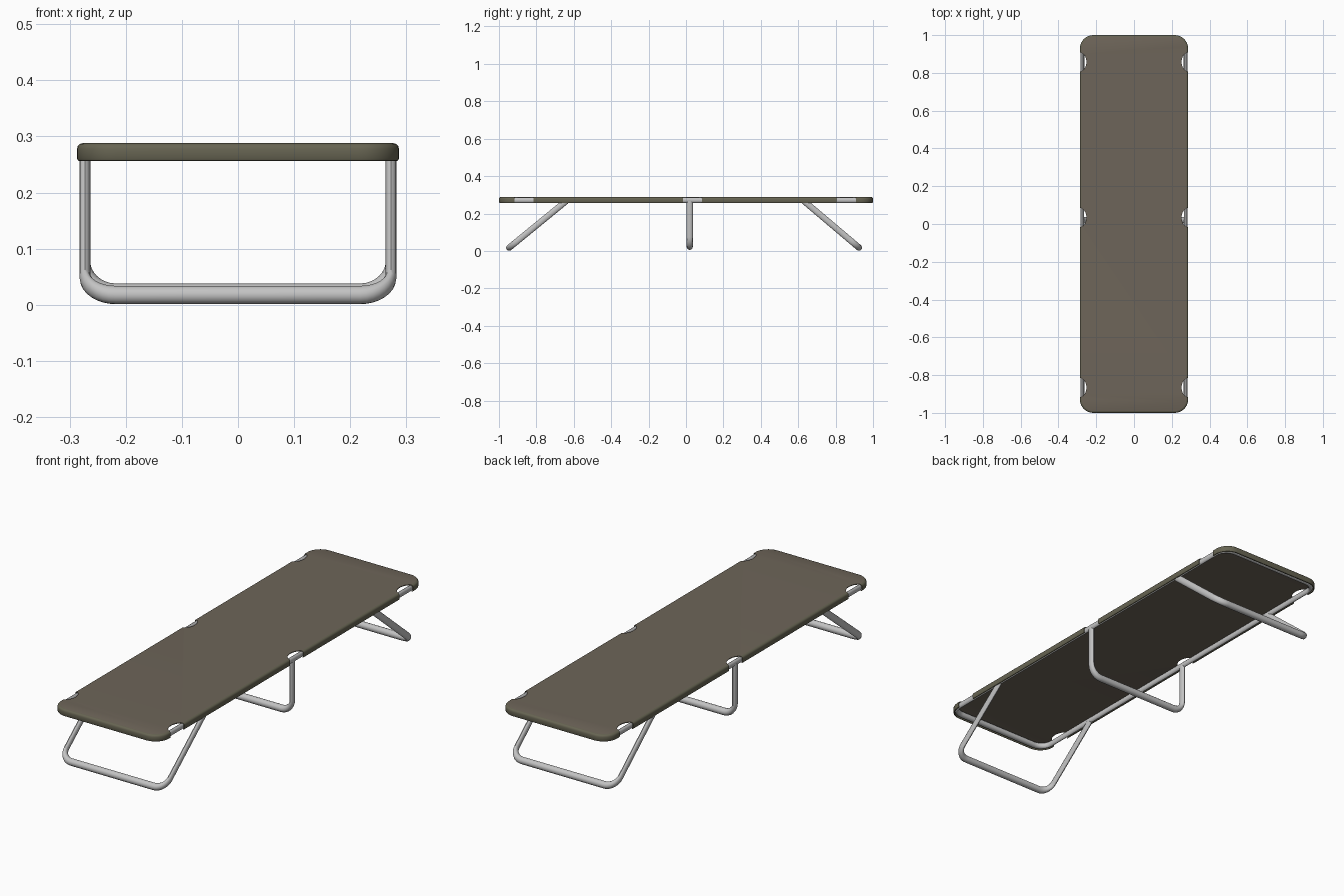
import bpy, bmesh
from math import sin, cos, pi
from mathutils import Vector

cube = bpy.data.objects.get("Cube")
if cube:
    bpy.data.objects.remove(cube, do_unlink=True)

HALF_X, HALF_Y, TOP = 0.287, 1.0, 0.288
SQUASH = 0.6          # tubes are narrower across x than along y and z


def material(name, rgb, metallic=0.0):
    mat = bpy.data.materials.new(name)
    mat.use_nodes = True
    mat.diffuse_color = (*rgb, 1)
    bsdf = mat.node_tree.nodes["Principled BSDF"]
    bsdf.inputs["Base Color"].default_value = (*rgb, 1)
    bsdf.inputs["Roughness"].default_value = 0.7
    return mat


canvas = material("brown canvas", (0.155, 0.130, 0.100))
hem = material("olive hem", (0.135, 0.128, 0.085))
metal = material("grey metal", (0.55, 0.55, 0.55))


def activate(obj):
    bpy.ops.object.select_all(action='DESELECT')
    obj.select_set(True)
    bpy.context.view_layer.objects.active = obj


def arc(cx, cy, r, start, steps=8):
    """Quarter turn, anticlockwise from the start angle."""
    return [(cx + r * cos(start + pi / 2 * i / steps),
             cy + r * sin(start + pi / 2 * i / steps)) for i in range(steps + 1)]


def rounded_rect(hx, hy, r):
    pts = []
    for i, (sx, sy) in enumerate([(1, 1), (-1, 1), (-1, -1), (1, -1)]):
        pts += arc(sx * (hx - r), sy * (hy - r), r, i * pi / 2)
    return pts


def tube(name, points, radius, closed=False):
    curve = bpy.data.curves.new(name, 'CURVE')
    curve.dimensions = '3D'
    curve.bevel_depth = radius
    curve.bevel_resolution = 4
    curve.use_fill_caps = True
    spline = curve.splines.new('POLY')
    spline.points.add(len(points) - 1)
    for point, (x, y, z) in zip(spline.points, points):
        point.co = (x / SQUASH, y, z, 1)
    spline.use_cyclic_u = closed
    obj = bpy.data.objects.new(name, curve)
    bpy.context.collection.objects.link(obj)
    obj.scale.x = SQUASH
    curve.materials.append(metal)
    activate(obj)
    bpy.ops.object.convert(target='MESH')
    bpy.ops.object.transform_apply(location=False, rotation=False, scale=True)
    bpy.ops.object.shade_smooth_by_angle(angle=0.8)
    return obj


# Bed frame loop
tube("bed_frame", [(x, y, 0.271) for x, y in rounded_rect(0.274, 0.98, 0.06)],
     0.014, closed=True)


# U-shaped legs, each lying in a plane from its foot to the frame
def leg(name, foot, head, hx=0.273, bend=0.055):
    foot, head = Vector((0, *foot)), Vector((0, *head))
    length = (head - foot).length
    up = (head - foot).normalized()
    flat = ([(-hx, length)] + arc(bend - hx, bend, bend, pi)
            + arc(hx - bend, bend, bend, 1.5 * pi) + [(hx, length)])
    tube(name, [Vector((x, 0, 0)) + foot + up * t for x, t in flat], 0.0165)


leg("front_leg", (-0.945, 0.0175), (-0.64, 0.267))
leg("middle_leg", (0.02, 0.0215), (0.02, 0.267))
leg("back_leg", (0.925, 0.0175), (0.63, 0.267))

# Canvas sheet: flat top, rounded edge, side wall and a small lip under the frame
profile = [(0.010, TOP), (0.005, TOP - 0.0015), (0.0015, TOP - 0.005),
           (0, TOP - 0.010), (0, 0.261), (0.002, 0.257), (0.006, 0.256)]
bm = bmesh.new()
rings = [[bm.verts.new((x, y, z)) for x, y in
          rounded_rect(HALF_X - inset, HALF_Y - inset, 0.072 - inset)]
         for inset, z in profile]
bm.faces.new(rings[0])
for a, b in zip(rings, rings[1:]):
    n = len(a)
    for i in range(n):
        bm.faces.new((a[i], b[i], b[(i + 1) % n], a[(i + 1) % n]))
bmesh.ops.recalc_face_normals(bm, faces=bm.faces)
if max(bm.faces, key=lambda f: f.calc_area()).normal.z < 0:
    bmesh.ops.reverse_faces(bm, faces=bm.faces)
mesh = bpy.data.meshes.new("canvas_sheet")
bm.to_mesh(mesh)
bm.free()
mesh.materials.append(canvas)
mesh.materials.append(hem)
sheet = bpy.data.objects.new("canvas_sheet", mesh)
bpy.context.collection.objects.link(sheet)
activate(sheet)
solid = sheet.modifiers.new("thickness", 'SOLIDIFY')
solid.thickness = 0.003
solid.offset = -1
bpy.ops.object.modifier_apply(modifier=solid.name)

# Half-oval openings along both long edges that bare the frame
for y in (-0.866, 0.034, 0.858):
    for side in (-1, 1):
        bpy.ops.mesh.primitive_cylinder_add(vertices=32, radius=1, depth=0.2,
                                            location=(side * HALF_X, y, 0.27))
        cutter = bpy.context.object
        cutter.name = "opening_cutter"
        cutter.scale = (0.035, 0.051, 1)
        cutter.hide_render = True
        activate(sheet)
        cut = sheet.modifiers.new("opening", 'BOOLEAN')
        cut.operation = 'DIFFERENCE'
        cut.solver = 'EXACT'
        cut.object = cutter
        bpy.ops.object.modifier_apply(modifier=cut.name)
        bpy.data.objects.remove(cutter, do_unlink=True)

# Flat faces are canvas, the rolled edge is hem
for face in sheet.data.polygons:
    face.material_index = 0 if abs(face.normal.z) > 0.99 else 1
activate(sheet)
bpy.ops.object.shade_smooth_by_angle(angle=0.7)
